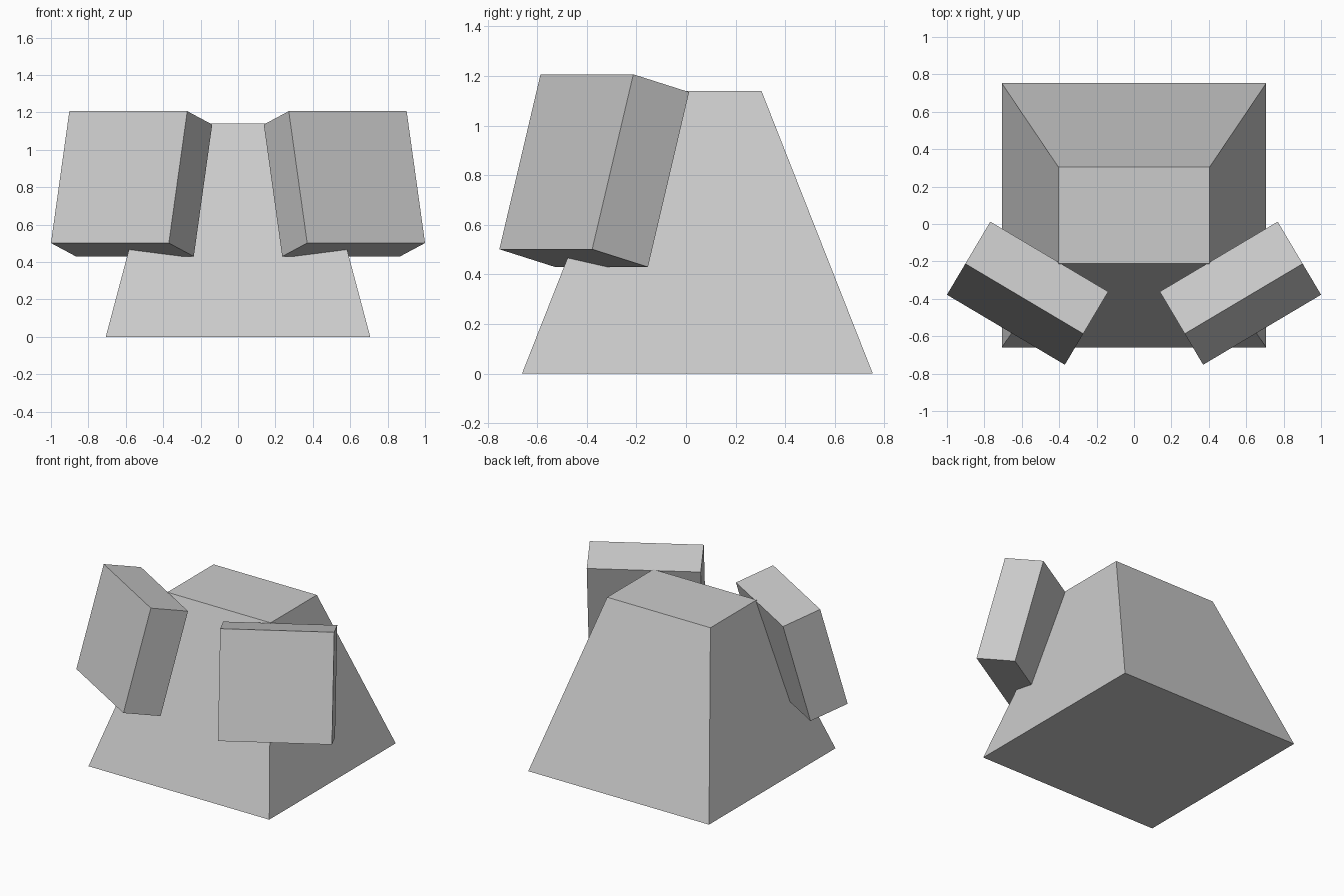
import bpy, bmesh
from math import radians
from mathutils import Euler

if "Cube" in bpy.data.objects:
    bpy.data.objects.remove(bpy.data.objects["Cube"])


def make_cube(name, size, location, rotation=(0, 0, 0)):
    """Box with a given full size; the rotation is in degrees."""
    bm = bmesh.new()
    bmesh.ops.create_cube(bm, size=1)
    bmesh.ops.scale(bm, vec=size, verts=bm.verts)
    mesh = bpy.data.meshes.new(name)
    bm.to_mesh(mesh)
    bm.free()
    obj = bpy.data.objects.new(name, mesh)
    obj.location = location
    obj.rotation_euler = Euler([radians(a) for a in rotation])
    bpy.context.collection.objects.link(obj)
    return obj


# Tapered body: a box whose top face is narrowed in both directions
HEIGHT = 1.14
body = make_cube("tapered_body", (1.414, 1.414, HEIGHT), (0, 0.046, HEIGHT / 2))
for v in body.data.vertices:
    if v.co.z > 0:
        v.co.x *= 0.404 / 0.707
        v.co.y *= 0.258 / 0.707

# Two slabs sunk into the front corners, leaning back and turned outward
for side, label in ((1, "right"), (-1, "left")):
    make_cube(f"{label}_slab", (0.733, 0.271, 0.731),
              (side * 0.569, -0.37, 0.818), (-15.3, 0, side * 30.7))
